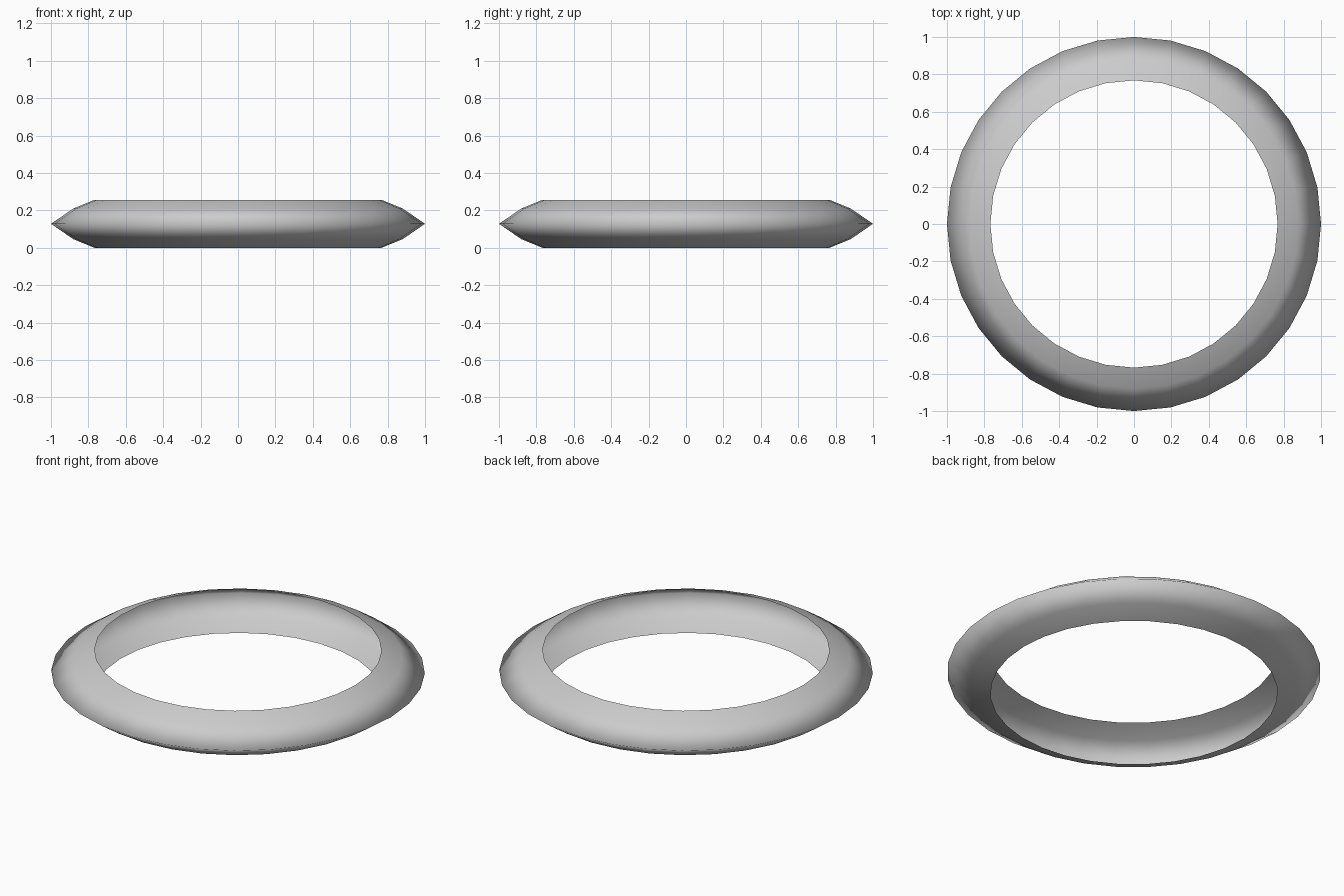
import bpy, bmesh
from math import cos, sin, tau

if "Cube" in bpy.data.objects:
    bpy.data.objects.remove(bpy.data.objects["Cube"])

SIDES = 32
# Open cross-section (radius, height): lower rim, outer ridge, upper rim
profile = [(0.768, 0.0), (0.88, 0.046), (1.0, 0.128), (0.88, 0.21), (0.768, 0.256)]

bm = bmesh.new()
rings = [[bm.verts.new((r * cos(tau * i / SIDES), r * sin(tau * i / SIDES), z))
          for i in range(SIDES)] for r, z in profile]

# Skin neighbouring rings; the side facing the hole stays hollow
for low, high in zip(rings, rings[1:]):
    for i in range(SIDES):
        j = (i + 1) % SIDES
        bm.faces.new((low[i], low[j], high[j], high[i])).smooth = True

mesh = bpy.data.meshes.new("hollow_ring")
bm.to_mesh(mesh)
bm.free()
bpy.context.collection.objects.link(bpy.data.objects.new("hollow_ring", mesh))
